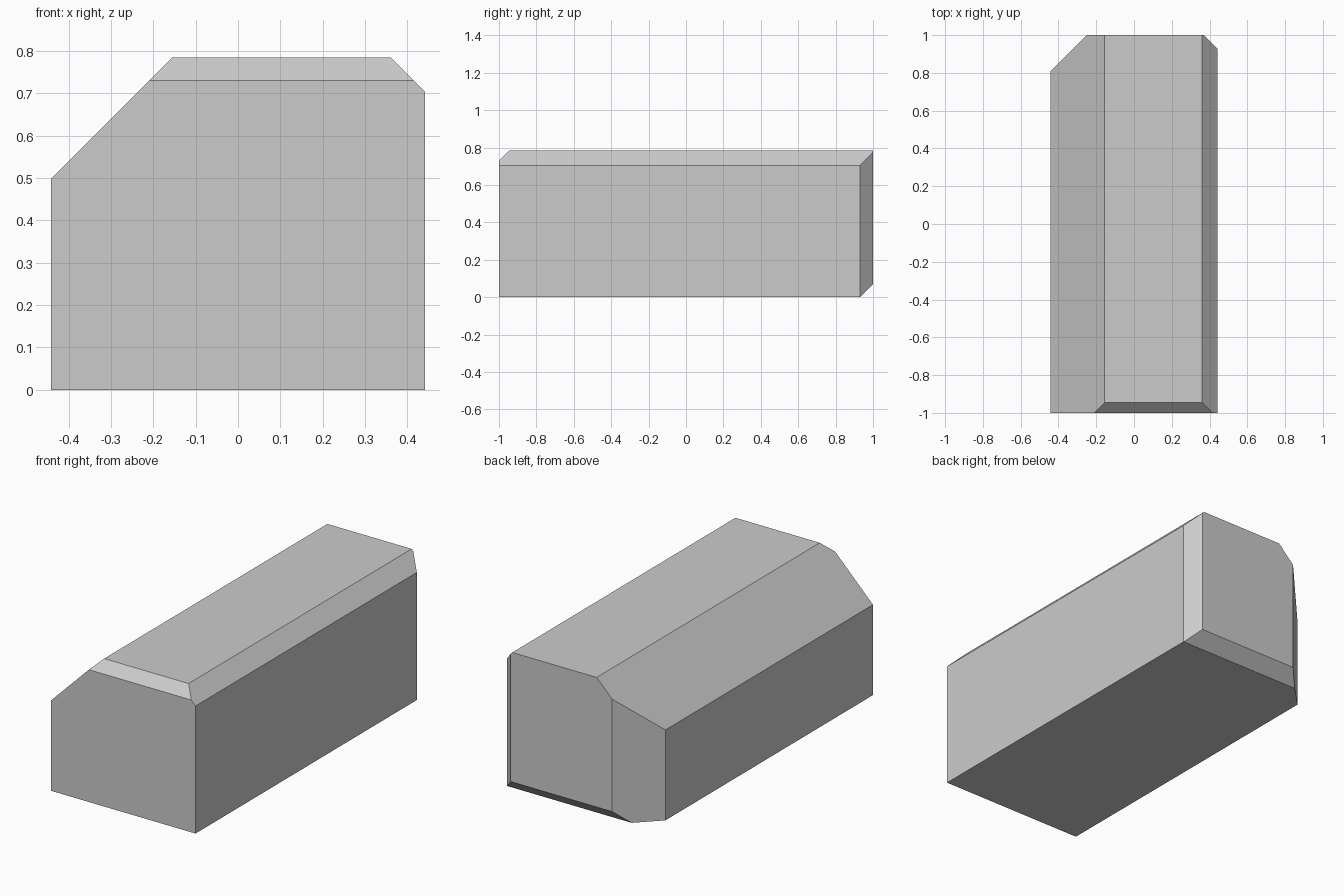
import bpy, bmesh
from mathutils import Vector

if "Cube" in bpy.data.objects:
    bpy.data.objects.remove(bpy.data.objects["Cube"])

HALF_X, HALF_Y, HEIGHT = 0.441, 1.0, 0.785


def cut(bm, normal, offset):
    """Slice away everything beyond the plane normal . p = offset and cap it."""
    n = Vector(normal)
    geom = bm.verts[:] + bm.edges[:] + bm.faces[:]
    res = bmesh.ops.bisect_plane(bm, geom=geom, plane_co=n * (offset / n.length_squared),
                                 plane_no=n, clear_outer=True)
    edges = [e for e in res["geom_cut"] if isinstance(e, bmesh.types.BMEdge)]
    bmesh.ops.contextual_create(bm, geom=edges)


# Base block standing on the ground
bm = bmesh.new()
bmesh.ops.create_cube(bm, size=1)
for v in bm.verts:
    v.co = (v.co.x * 2 * HALF_X, v.co.y * 2 * HALF_Y, (v.co.z + 0.5) * HEIGHT)

# 45 degree chamfers: direction and plane offset
cut(bm, (-1, 0, 1), 0.94)    # wide top left
cut(bm, (1, 0, 1), 1.145)    # narrow top right
cut(bm, (0, -1, 1), 1.73)    # top front
cut(bm, (-1, 1, 0), 1.25)    # back left corner
cut(bm, (1, 1, 0), 1.37)     # back right corner
cut(bm, (0, 1, -1), 0.93)    # bottom back

bmesh.ops.recalc_face_normals(bm, faces=bm.faces[:])
mesh = bpy.data.meshes.new("chamfered_block")
bm.to_mesh(mesh)
bm.free()
bpy.context.collection.objects.link(bpy.data.objects.new("chamfered_block", mesh))
